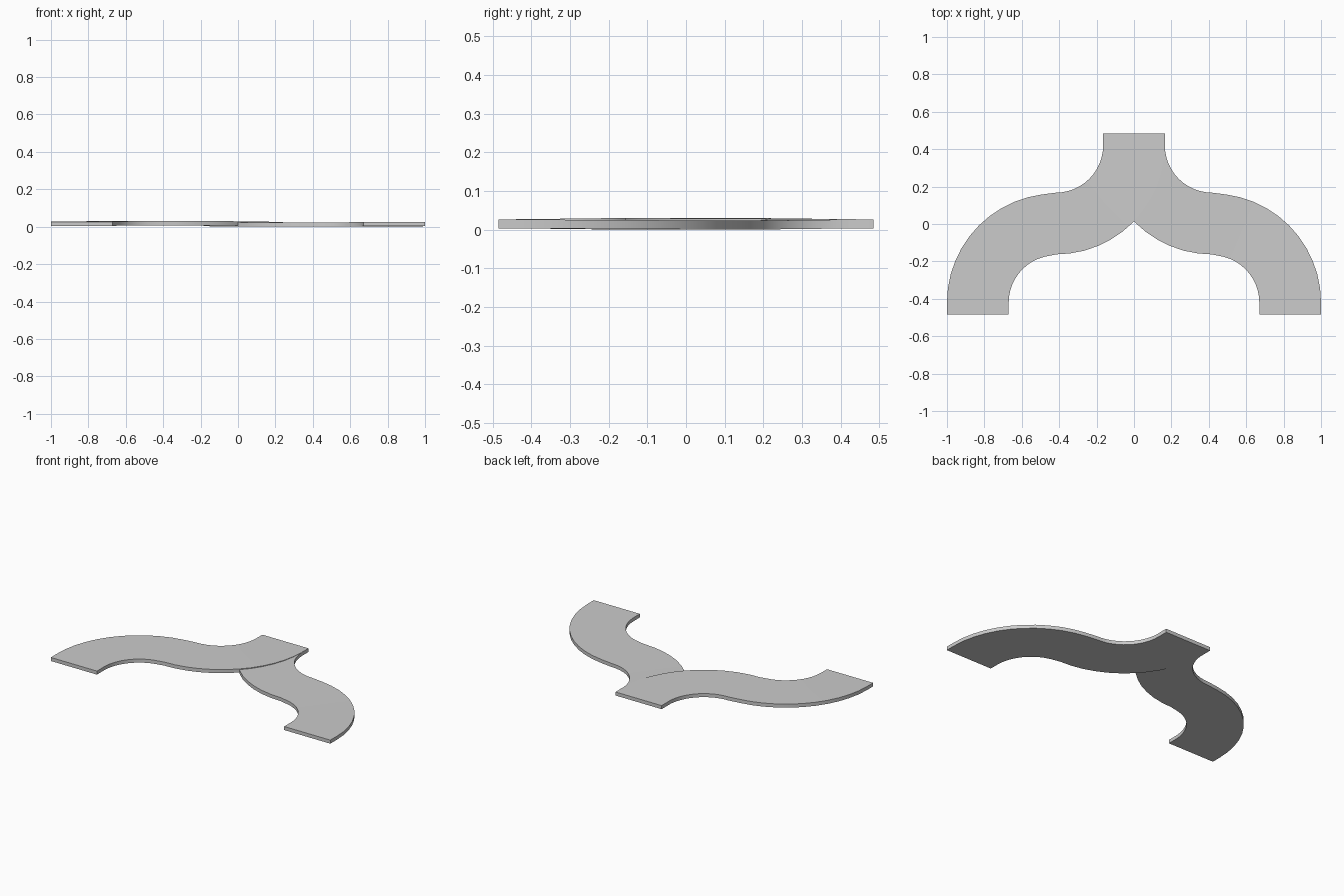
import bpy, bmesh
from math import sin, cos, pi

if "Cube" in bpy.data.objects:
    bpy.data.objects.remove(bpy.data.objects["Cube"])

HALF_W = 0.165          # half width of the track
R = 0.4175              # centreline radius of both bends
Y_END, Y_ARC = 0.485, 0.42
Z_LOW, Z_HIGH, BEND = 0.0035, 0.0265, 0.0035
N = 12                  # segments per bend


def s_path():
    """Centreline points with sideways normals: straight, two bends, straight."""
    pts = [(0, Y_END, 1, 0)]
    for i in range(N + 1):                       # bend turning outwards
        a = pi + i / N * pi / 2
        pts.append((R + R * cos(a), Y_ARC + R * sin(a), -cos(a), -sin(a)))
    for i in range(1, N + 1):                    # bend turning back to the front
        a = pi / 2 - i / N * pi / 2
        pts.append((R + R * cos(a), -Y_ARC + R * sin(a), cos(a), sin(a)))
    pts.append((2 * R, -Y_END, 1, 0))
    return pts


def make_branch(name, side, lift):
    bm = bmesh.new()
    path = s_path()
    rings = []
    for i, (x, y, nx, ny) in enumerate(path):
        # gentle rise or dip so the branches cross cleanly at the fork
        dz = lift * sin(pi * i / (len(path) - 1))
        ring = []
        for w, z in ((-1, Z_LOW), (1, Z_LOW), (1, Z_HIGH), (-1, Z_HIGH)):
            ring.append(bm.verts.new((side * (x + w * HALF_W * nx),
                                      y + w * HALF_W * ny, z + dz)))
        rings.append(ring)
    for a, b in zip(rings, rings[1:]):
        for k in range(4):
            m = (k + 1) % 4
            bm.faces.new((a[k], a[m], b[m], b[k]))
    bm.faces.new(rings[0])
    bm.faces.new(rings[-1])
    bmesh.ops.recalc_face_normals(bm, faces=bm.faces)
    mesh = bpy.data.meshes.new(name)
    bm.to_mesh(mesh)
    bm.free()
    obj = bpy.data.objects.new(name, mesh)
    bpy.context.collection.objects.link(obj)
    bpy.ops.object.select_all(action='DESELECT')
    obj.select_set(True)
    bpy.context.view_layer.objects.active = obj
    bpy.ops.object.shade_smooth_by_angle(angle=pi / 6)


# Two mirrored S-shaped track branches sharing one stem
make_branch("left_branch", -1, BEND)
make_branch("right_branch", 1, -BEND)
